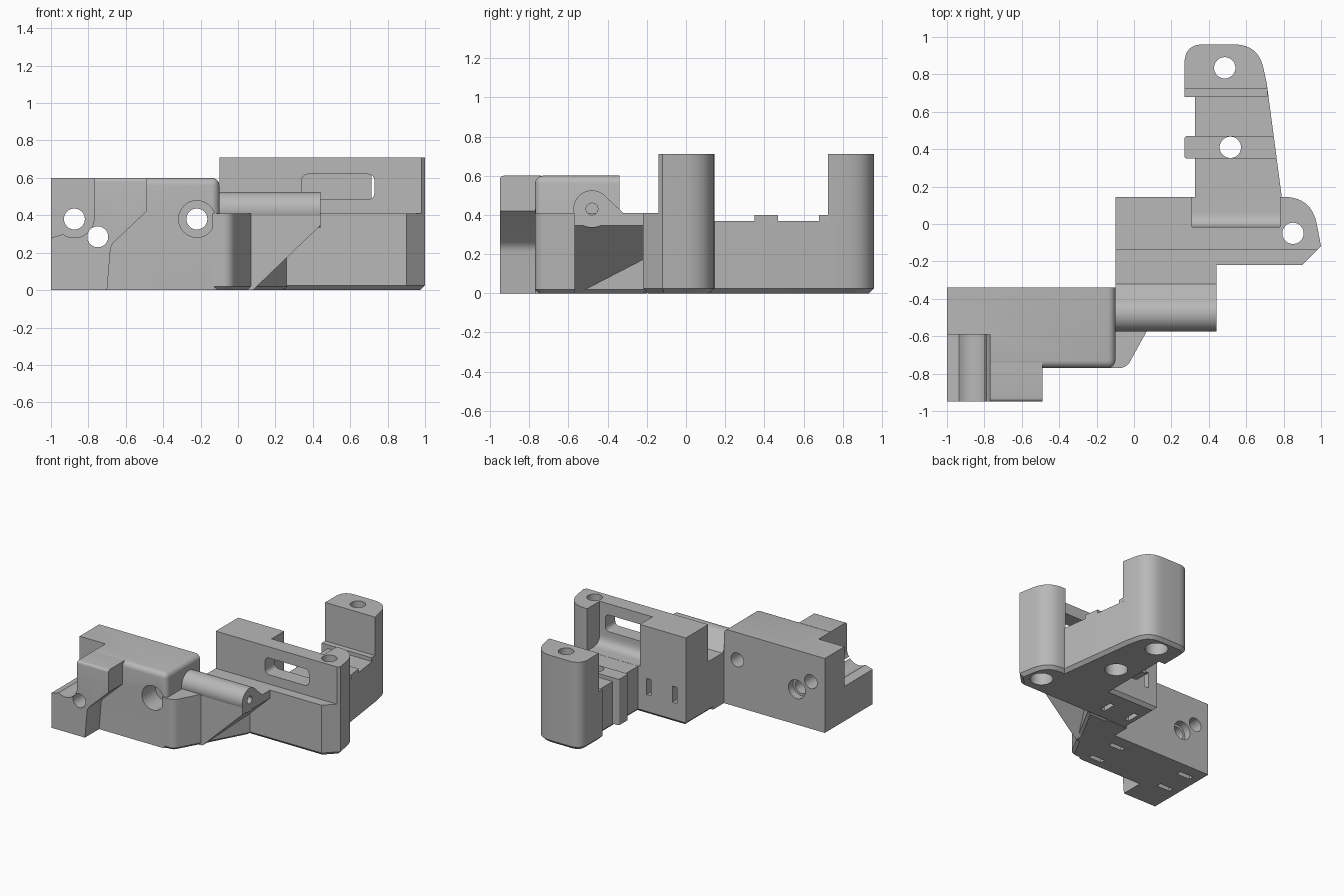
import bpy, bmesh, math
from mathutils import Vector

if "Cube" in bpy.data.objects:
    bpy.data.objects.remove(bpy.data.objects["Cube"])

grey = bpy.data.materials.new("plain_grey")
grey.use_nodes = True
grey.diffuse_color = (0.48, 0.48, 0.48, 1)
grey.node_tree.nodes["Principled BSDF"].inputs["Base Color"].default_value = grey.diffuse_color

# Maps profile coordinates plus depth to space, for each extrusion axis
PLACE = {"x": lambda u, v, d: (d, u, v),
         "y": lambda u, v, d: (u, d, v),
         "z": lambda u, v, d: (u, v, d)}


def rounded(points):
    """Expand points given as (u, v, radius) into a soft corner."""
    out = []
    for i, p in enumerate(points):
        here = Vector(p[:2])
        if len(p) == 2:
            out.append(here)
            continue
        a = here + (Vector(points[i - 1][:2]) - here).normalized() * p[2]
        b = here + (Vector(points[(i + 1) % len(points)][:2]) - here).normalized() * p[2]
        for k in range(9):
            t = k / 8
            out.append(a * (1 - t) ** 2 + here * (2 * t * (1 - t)) + b * t ** 2)
    return out


def prism(name, axis, points, lo, hi, chamfer=0):
    """Extrude a profile; the chamfer insets the bottom outline of an upright prism."""
    outline = rounded(points)
    layers = [(outline, lo), (outline, hi)]
    if chamfer:
        area = sum(a.cross(b) for a, b in zip(outline, outline[1:] + outline[:1]))
        side = math.copysign(chamfer, area)
        inset = []
        for i, p in enumerate(outline):
            before = (p - outline[i - 1]).normalized()
            after = (outline[(i + 1) % len(outline)] - p).normalized()
            n1, n2 = Vector((-before.y, before.x)), Vector((-after.y, after.x))
            inset.append(p + (n1 + n2) * side / (1 + n1.dot(n2)))
        layers = [(inset, lo), (outline, lo + chamfer), (outline, hi)]
    bm = bmesh.new()
    rings = [[bm.verts.new(PLACE[axis](p[0], p[1], d)) for p in ring] for ring, d in layers]
    count = len(outline)
    for low, high in zip(rings, rings[1:]):
        for i in range(count):
            j = (i + 1) % count
            bm.faces.new((low[i], low[j], high[j], high[i]))
    bm.faces.new(rings[0])
    bm.faces.new(rings[-1])
    bmesh.ops.recalc_face_normals(bm, faces=bm.faces)
    mesh = bpy.data.meshes.new(name)
    bm.to_mesh(mesh)
    bm.free()
    mesh.materials.append(grey)
    obj = bpy.data.objects.new(name, mesh)
    bpy.context.collection.objects.link(obj)
    return obj


def box(name, x, y, z):
    return prism(name, "z", [(x[0], y[0]), (x[1], y[0]), (x[1], y[1]), (x[0], y[1])], *z)


def rod(name, axis, u, v, radius, lo, hi, sides=40):
    ring = [(u + radius * math.cos(k * math.tau / sides),
             v + radius * math.sin(k * math.tau / sides)) for k in range(sides)]
    return prism(name, axis, ring, lo, hi)


def round_edges(obj, rule, width):
    bm = bmesh.new()
    bm.from_mesh(obj.data)
    edges = [e for e in bm.edges if rule((e.verts[0].co + e.verts[1].co) / 2)]
    bmesh.ops.bevel(bm, geom=edges, offset=width, segments=5, profile=0.5, affect="EDGES")
    bm.to_mesh(obj.data)
    bm.free()


# Clamp block with softened top and outer corner
block = box("clamp_block", (-1, -0.1), (-0.77, -0.34), (0, 0.6))
round_edges(block, lambda c: (c.x > -0.11 and (c.z > 0.59 or (c.y < -0.76 and c.z > 0.1)))
            or (c.y < -0.76 and c.z > 0.59), 0.04)

# Lug reaching forward with a slanted underside
lug = prism("front_lug", "y", [(-1, 0), (-0.7, 0), (-0.68, 0.24, 0.03), (-0.49, 0.42),
                               (-0.49, 0.6), (-1, 0.6)], -0.95, -0.74)
round_edges(lug, lambda c: c.y < -0.94 and c.z > 0.59, 0.02)

# Hinge: slanted web, corner gusset and barrel
web = prism("hinge_web", "y", [(-0.1, 0), (0.08, 0), (0.44, 0.345), (0.44, 0.41), (-0.1, 0.41)],
            -0.57, -0.2)
gusset = prism("corner_gusset", "z", [(-0.14, -0.77), (-0.04, -0.77, 0.04), (0.07, -0.57),
                                      (0.27, -0.2), (-0.1, -0.2), (-0.1, -0.5), (-0.14, -0.5)],
               0, 0.41, 0.02)
barrel = rod("hinge_barrel", "x", -0.48, 0.43, 0.095, -0.12, 0.44)
ramp = prism("hinge_ramp", "x", [(-0.48, 0.4), (-0.32, 0.4), (-0.32, 0.41), (-0.413, 0.497),
                                 (-0.48, 0.5)], -0.1, 0.44)

# Base plate with the long tapering arm
base = prism("base_plate", "z", [(-0.1, -0.22), (0.9, -0.22), (1, -0.12), (0.95, 0.145, 0.15),
                                 (0.79, 0.145), (0.71, 0.75), (0.665, 0.96, 0.13),
                                 (0.27, 0.96, 0.1), (0.27, 0.68), (0.325, 0.68),
                                 (0.325, 0.145), (-0.1, 0.145)], 0, 0.37, 0.025)
shelf = prism("front_shelf", "z", [(-0.1, -0.22), (0.9, -0.22), (0.98, -0.14), (-0.1, -0.14)],
              0.37, 0.41)
wall = prism("rear_wall", "z", [(-0.1, -0.14), (0.98, -0.14), (1, -0.12), (0.95, 0.145, 0.15),
                                (0.79, 0.145), (-0.1, 0.145)], 0.37, 0.71)
post = prism("end_post", "z", [(0.27, 0.725), (0.713, 0.725), (0.71, 0.75), (0.665, 0.96, 0.13),
                               (0.27, 0.96, 0.1)], 0.37, 0.71)
ledge = box("post_ledge", (0.27, 0.715), (0.68, 0.73), (0.37, 0.4))
rib = prism("arm_rib", "z", [(0.27, 0.35, 0.015), (0.763, 0.35), (0.747, 0.47),
                             (0.27, 0.47, 0.015)], 0.03, 0.4)

cuts = []
# Concave cradle over the lug
arc = [(-0.875 + 0.105 * math.cos(math.radians(a)), 0.385 + 0.105 * math.sin(math.radians(a)))
       for a in range(235, 361, 9)]
cuts.append((prism("cradle_cut", "y", [(-1.1, 0.25)] + arc + [(-0.77, 0.7), (-1.1, 0.7)],
                   -1.1, -0.59), [block, lug]))

# Screw holes through the clamp block, with counterbores
for x, z in ((-0.875, 0.38), (-0.75, 0.285), (-0.22, 0.38)):
    cuts.append((rod("screw_cut", "y", x, z, 0.056, -1.1, -0.2), [block, lug]))
cuts.append((rod("front_bore", "y", -0.22, 0.38, 0.098, -0.9, -0.6), [block]))
cuts.append((rod("rear_bore", "y", -0.75, 0.285, 0.075, -0.4, -0.2), [block]))
cuts.append((rod("hinge_bore", "x", -0.48, 0.43, 0.03, 0, 0.6), [barrel, web, ramp]))

# Upright holes in the deck and arm, wider underneath
for x, y in ((0.85, -0.05), (0.515, 0.41), (0.485, 0.835)):
    cuts.append((rod("upright_cut", "z", x, y, 0.057, -0.1, 0.9), [base, wall, rib, post]))
    cuts.append((rod("under_bore", "z", x, y, 0.085, -0.1, 0.12), [base, rib]))

# Rear pocket and the rounded window in its wall
cuts.append((prism("pocket_cut", "x", [(-0.015, 0.8), (-0.015, 0.371, 0.08), (0.3, 0.371),
                                       (0.3, 0.8)], 0.31, 0.78), [wall]))
cuts.append((prism("window_cut", "y", [(0.34, 0.485, 0.04), (0.73, 0.485, 0.04),
                                       (0.73, 0.62, 0.04), (0.34, 0.62, 0.04)], -0.3, 0.1), [wall]))

# Nut slots from below and from behind
for x in (-0.875, -0.22):
    for y in (-0.69, -0.46):
        cuts.append((box("nut_cut", (x - 0.06, x + 0.06), (y - 0.02, y + 0.02), (-0.1, 0.2)), [block]))
for x in (-0.02, 0.21):
    cuts.append((box("nut_cut", (x - 0.02, x + 0.02), (-0.11, 0), (-0.1, 0.15)), [base]))
    cuts.append((box("nut_cut", (x, x + 0.04), (0.03, 0.3), (0.16, 0.29)), [base]))

for cutter, targets in cuts:
    cutter.hide_render = True
    for target in targets:
        mod = target.modifiers.new("cut", "BOOLEAN")
        mod.operation, mod.solver, mod.object = "DIFFERENCE", "EXACT", cutter

# Bake the cuts, drop the cutters and smooth the curved faces
parts = [block, lug, web, gusset, barrel, ramp, base, shelf, wall, post, ledge, rib]
graph = bpy.context.evaluated_depsgraph_get()
graph.update()
baked = [bpy.data.meshes.new_from_object(p.evaluated_get(graph)) for p in parts]
for part, mesh in zip(parts, baked):
    part.modifiers.clear()
    part.data = mesh
for cutter, _ in cuts:
    bpy.data.objects.remove(cutter)
bpy.ops.object.select_all(action="DESELECT")
for part in parts:
    part.select_set(True)
bpy.context.view_layer.objects.active = block
bpy.ops.object.shade_smooth_by_angle(angle=math.radians(28))
